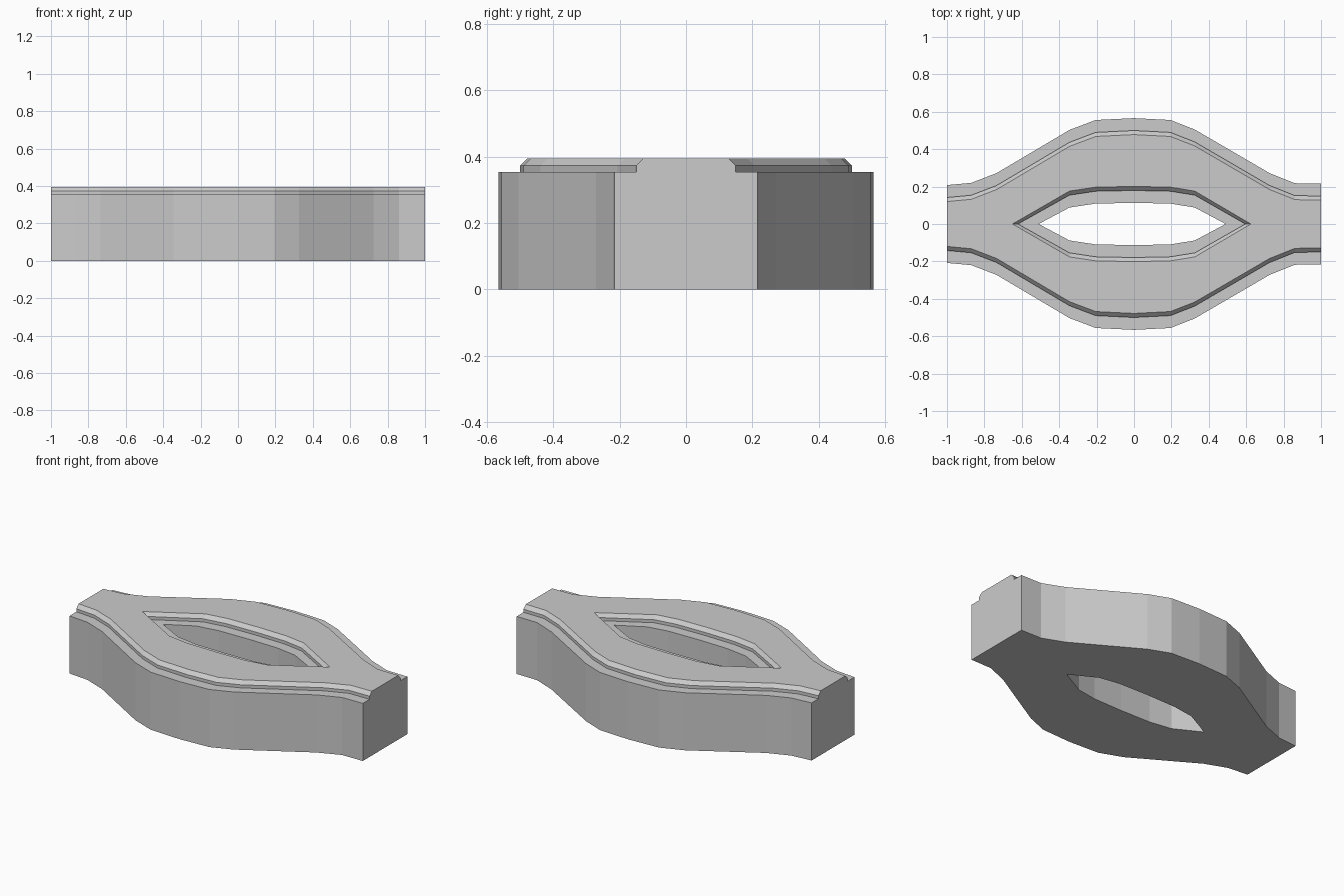
import bpy, bmesh

if "Cube" in bpy.data.objects:
    bpy.data.objects.remove(bpy.data.objects["Cube"])

# Half outlines (y >= 0) of the base slab: outside edge and eye-shaped opening
OUTER = [(-1, .208), (-.87, .22), (-.735, .272), (-.345, .503), (-.205, .556), (0, .566),
         (.195, .556), (.325, .505), (.6, .345), (.725, .272), (.86, .218), (1, .216)]
INNER = [(-.345, .088), (-.205, .109), (0, .113), (.195, .109), (.325, .088)]

# Levels: z, inset from both edges, left and right tip of the opening
LEVELS = [(0, 0, -.51, .49), (.354, 0, -.51, .49), (.354, .066, -.62, .595),
          (.373, .066, -.62, .595), (.395, .088, -.65, .625)]

bm = bmesh.new()
rings = []
for z, inset, left, right in LEVELS:
    outer = [bm.verts.new((x, y - inset, z)) for x, y in OUTER]
    hole = [(left, 0)] + [(x, y + inset) for x, y in INNER] + [(right, 0)]
    inner = [bm.verts.new((x, y, z)) for x, y in hole]
    ends = [bm.verts.new((s, 0, z)) for s in (-1, 1)]
    rings.append((outer, inner, ends))

# Walls, ledges and chamfers between levels
for (o0, i0, _), (o1, i1, _) in zip(rings, rings[1:]):
    for a, b in ((o0, o1), (i0, i1)):
        for k in range(len(a) - 1):
            bm.faces.new((a[k], a[k + 1], b[k + 1], b[k]))

# Bottom and top caps
for outer, inner, ends in (rings[0], rings[-1]):
    bm.faces.new(outer + [ends[1]] + inner[::-1] + [ends[0]])

# Flat end faces following the stepped profile
for e, idx in ((0, 0), (1, -1)):
    bm.faces.new([rings[0][2][e]] + [r[0][idx] for r in rings] + [rings[-1][2][e]])
# Drop the unused middle points of the ends
bmesh.ops.delete(bm, geom=[v for v in bm.verts if not v.link_faces], context='VERTS')

# Mirror to the other half and weld the seam
geom = bm.verts[:] + bm.edges[:] + bm.faces[:]
copy = bmesh.ops.duplicate(bm, geom=geom)["geom"]
for v in copy:
    if isinstance(v, bmesh.types.BMVert):
        v.co.y *= -1
bmesh.ops.remove_doubles(bm, verts=bm.verts[:], dist=1e-4)
bmesh.ops.recalc_face_normals(bm, faces=bm.faces[:])

mesh = bpy.data.meshes.new("stepped_link")
bm.to_mesh(mesh)
bm.free()
link = bpy.data.objects.new("stepped_link", mesh)
bpy.context.collection.objects.link(link)
